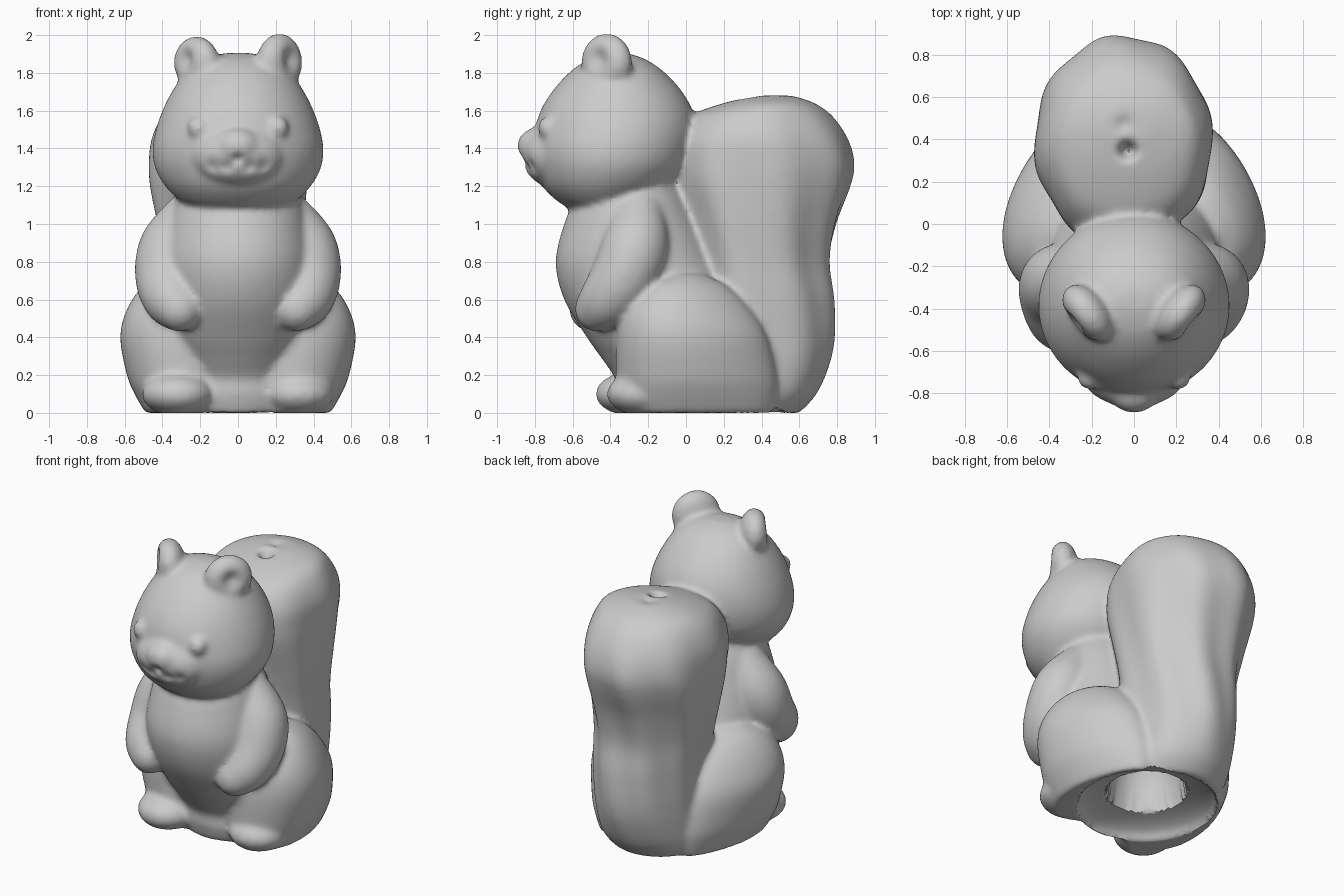
import bpy, bmesh, math
from mathutils import Vector, Matrix

if "Cube" in bpy.data.objects:
    bpy.data.objects.remove(bpy.data.objects["Cube"])

bm = bmesh.new()          # all clay parts are collected here, then fused


def spline(rows, steps):
    """Smooth Catmull-Rom interpolation through rows of numbers."""
    out = []
    n = len(rows)
    for i in range(n - 1):
        a, b, c, d = rows[max(i - 1, 0)], rows[i], rows[i + 1], rows[min(i + 2, n - 1)]
        for s in range(steps):
            t = s / steps
            out.append([0.5 * (2 * q + (r - p) * t + (2 * p - 5 * q + 4 * r - u) * t * t
                               + (3 * q - p - 3 * r + u) * t ** 3)
                        for p, q, r, u in zip(a, b, c, d)])
    out.append(list(rows[-1]))
    return out


def loft(rows, ripple=0.0, lean=0.0):
    """Stack of oval rings; each row is z, centre x, half width, front y, back y.
    ripple adds flowing grooves, lean makes the front wider than the back."""
    seg, rings = 72, []
    for z, cx, hx, y0, y1 in spline(rows, 6):
        ring = []
        for k in range(seg):
            a = math.tau * k / seg
            swell = 1 + ripple * math.sin(math.pi * min(z / 1.7, 1)) * math.cos(8 * a + 3.5 * z)
            ring.append(bm.verts.new((cx + hx * swell * math.cos(a) * (1 - lean * math.sin(a)),
                                      (y0 + y1) / 2 + (y1 - y0) / 2 * swell * math.sin(a), z)))
        rings.append(ring)
    for lo, hi in zip(rings, rings[1:]):
        for k in range(seg):
            j = (k + 1) % seg
            bm.faces.new((lo[k], lo[j], hi[j], hi[k]))
    bm.faces.new(rings[0][::-1])
    bm.faces.new(rings[-1])


def ball(centre, radii, turn=0.0):
    m = Matrix.Translation(centre) @ Matrix.Rotation(turn, 4, 'Z') @ Matrix.Diagonal((*radii, 1))
    bmesh.ops.create_uvsphere(bm, u_segments=28, v_segments=18, radius=1, matrix=m)


# body with belly and base
loft([(0, 0, .40, -.34, .55), (.1, 0, .41, -.37, .55), (.18, 0, .37, -.375, .53),
      (.28, 0, .38, -.44, .48), (.4, 0, .41, -.525, .40), (.6, 0, .42, -.645, .30),
      (.8, 0, .41, -.69, .18), (1.0, 0, .37, -.645, .08), (1.12, 0, .34, -.59, .02),
      (1.25, 0, .28, -.5, -.05)])

# head
loft([(1.075, 0, .20, -.60, -.32), (1.12, 0, .30, -.68, -.20), (1.2, 0, .385, -.76, -.07),
      (1.3, 0, .44, -.80, .01), (1.4, 0, .452, -.815, .045), (1.5, 0, .435, -.80, .055),
      (1.6, 0, .40, -.77, .035), (1.7, 0, .35, -.71, -.02), (1.8, 0, .28, -.62, -.11),
      (1.87, 0, .19, -.52, -.21), (1.905, 0, .07, -.41, -.31)])

# broad muzzle and nose
ball((0, -.70, 1.365), (.25, .17, .17))
ball((0, -.79, 1.41), (.12, .105, .10))

# tail
loft([(0, -.02, .30, 0, .60), (.1, -.02, .33, 0, .69), (.25, -.02, .33, 0, .755),
      (.4, -.02, .33, 0, .785), (.6, -.02, .34, 0, .785), (.8, -.03, .36, 0, .765),
      (1.0, -.04, .39, -.04, .80), (1.2, -.05, .415, -.10, .87), (1.32, -.05, .42, -.11, .89),
      (1.45, -.045, .41, -.08, .855), (1.57, -.04, .36, .02, .775), (1.64, -.03, .28, .20, .68),
      (1.68, -.03, .12, .38, .56)], ripple=.03)

for s in (-1, 1):
    # haunch
    loft([(0, s * .28, .205, -.33, .46), (.1, s * .285, .255, -.36, .48),
          (.2, s * .29, .29, -.37, .48), (.4, s * .31, .305, -.37, .43),
          (.55, s * .31, .27, -.34, .34), (.67, s * .31, .19, -.24, .22),
          (.735, s * .31, .09, -.09, .09)], lean=.25)
    # foot
    ball((s * .32, -.29 if s < 0 else -.23, .10), (.19, .19, .115))
    # arm and paw, the left paw held slightly further forward
    reach = .03 if s < 0 else 0
    for x, y, z, r in spline([(.25, -.25, 1.04, .14), (.345, -.27, .87, .18),
                              (.37, -.33, .72, .175), (.355, -.41 - reach, .61, .15),
                              (.31, -.47 - reach, .55, .12)], 6):
        ball((s * x, y, z), (r, r, r))
    # ear, turned outwards, and eye
    ball((s * .22, -.42, 1.855), (.155, .095, .155 if s > 0 else .14), s * math.radians(52))
    ball((s * .21, -.73, 1.51), (.058, .055, .06))

bmesh.ops.recalc_face_normals(bm, faces=bm.faces)
mesh = bpy.data.meshes.new("squirrel_figurine")
bm.to_mesh(mesh)
bm.free()
figure = bpy.data.objects.new("squirrel_figurine", mesh)
bpy.context.collection.objects.link(figure)

# fuse all parts into one soft skin
fuse = figure.modifiers.new("fuse", 'REMESH')
fuse.mode, fuse.voxel_size = 'VOXEL', .016
soften = figure.modifiers.new("soften", 'SMOOTH')
soften.factor, soften.iterations = .5, 14
dg = bpy.context.evaluated_depsgraph_get()
skin = bpy.data.meshes.new_from_object(figure.evaluated_get(dg))
figure.modifiers.clear()
figure.data = skin

# pressed-in details: point, push, radius
dents = [((0, -.885, 1.34), (0, .03, 0), .03),          # lip cleft
         ((-.03, .35, 1.66), (0, 0, -.10), .035),       # hole on the tail
         ((-.05, .47, 1.68), (0, 0, -.015), .035)]
for s in (-1, 1):
    dents += [((s * .06, -.86, 1.30), (0, .02, 0), .035),           # mouth line
              ((s * .13, -.82, 1.31), (0, .02, 0), .04),
              ((s * .29, -.475, 1.87), (-s * .03, .025, 0), .06)]   # ear hollows
dents = [(Vector(p), Vector(push), r) for p, push, r in dents]
for v in skin.vertices:
    co = v.co.copy()
    for point, push, r in dents:
        d = (co - point).length / r
        if d < 3:
            v.co += push * math.exp(-d * d)
    v.co.z = max(v.co.z, 0)                             # flat underside
    if co.z < .02:
        # dished underside with a deeper hollow in the middle
        dish = (co.x / .42) ** 2 + ((co.y - .12) / .44) ** 2
        well = (co.x / .24) ** 2 + ((co.y - .12) / .25) ** 2
        if dish < 1:
            v.co.z += .12 * math.sqrt(1 - dish)
        if well < 1:
            v.co.z += .4 * math.sqrt(1 - well)

bpy.context.view_layer.objects.active = figure
figure.select_set(True)
bpy.ops.object.shade_smooth_by_angle(angle=math.radians(50))
